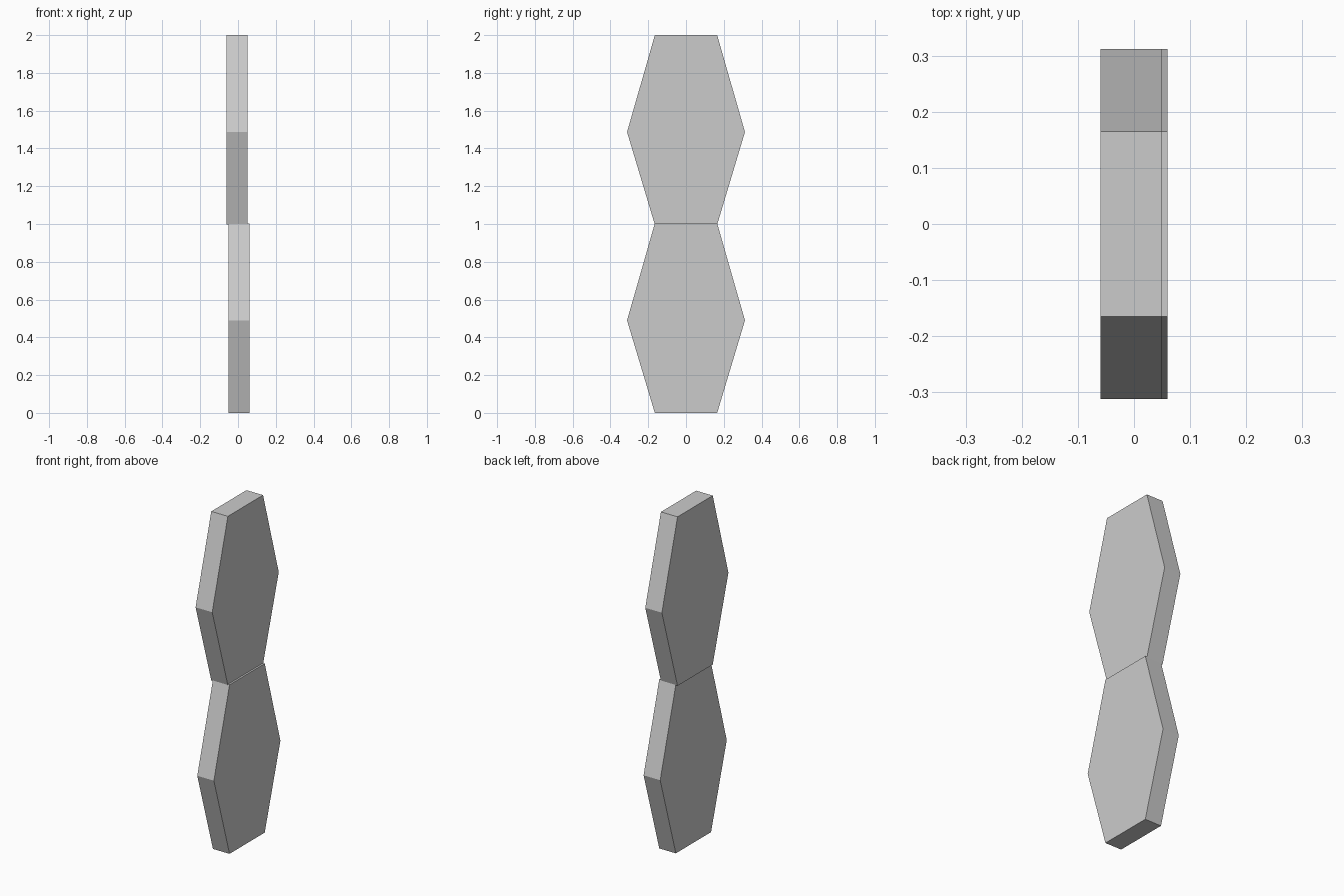
import bpy
import bmesh

if "Cube" in bpy.data.objects:
    bpy.data.objects.remove(bpy.data.objects["Cube"])

HEIGHT = 1.003   # panels overlap by a sliver at the joint
DEPTH = 0.109

# Elongated hexagon in the y-z plane
PROFILE = [(-0.165, 0), (0.165, 0), (0.312, 0.49),
           (0.165, HEIGHT), (-0.165, HEIGHT), (-0.312, 0.49)]


def hex_panel(name, x, z):
    """Extrude the hexagon along x into a flat slab."""
    bm = bmesh.new()
    face = bm.faces.new([bm.verts.new((0, py, pz)) for py, pz in PROFILE])
    out = bmesh.ops.extrude_face_region(bm, geom=[face])
    moved = [v for v in out["geom"] if isinstance(v, bmesh.types.BMVert)]
    bmesh.ops.translate(bm, verts=moved, vec=(DEPTH, 0, 0))
    bmesh.ops.recalc_face_normals(bm, faces=bm.faces)
    mesh = bpy.data.meshes.new(name)
    bm.to_mesh(mesh)
    bm.free()
    obj = bpy.data.objects.new(name, mesh)
    obj.location = (x, 0, z)
    bpy.context.collection.objects.link(obj)


# Two stacked panels, slightly offset from each other in x
hex_panel("lower_panel", -0.049, 0)
hex_panel("upper_panel", -0.06, 2 - HEIGHT)
